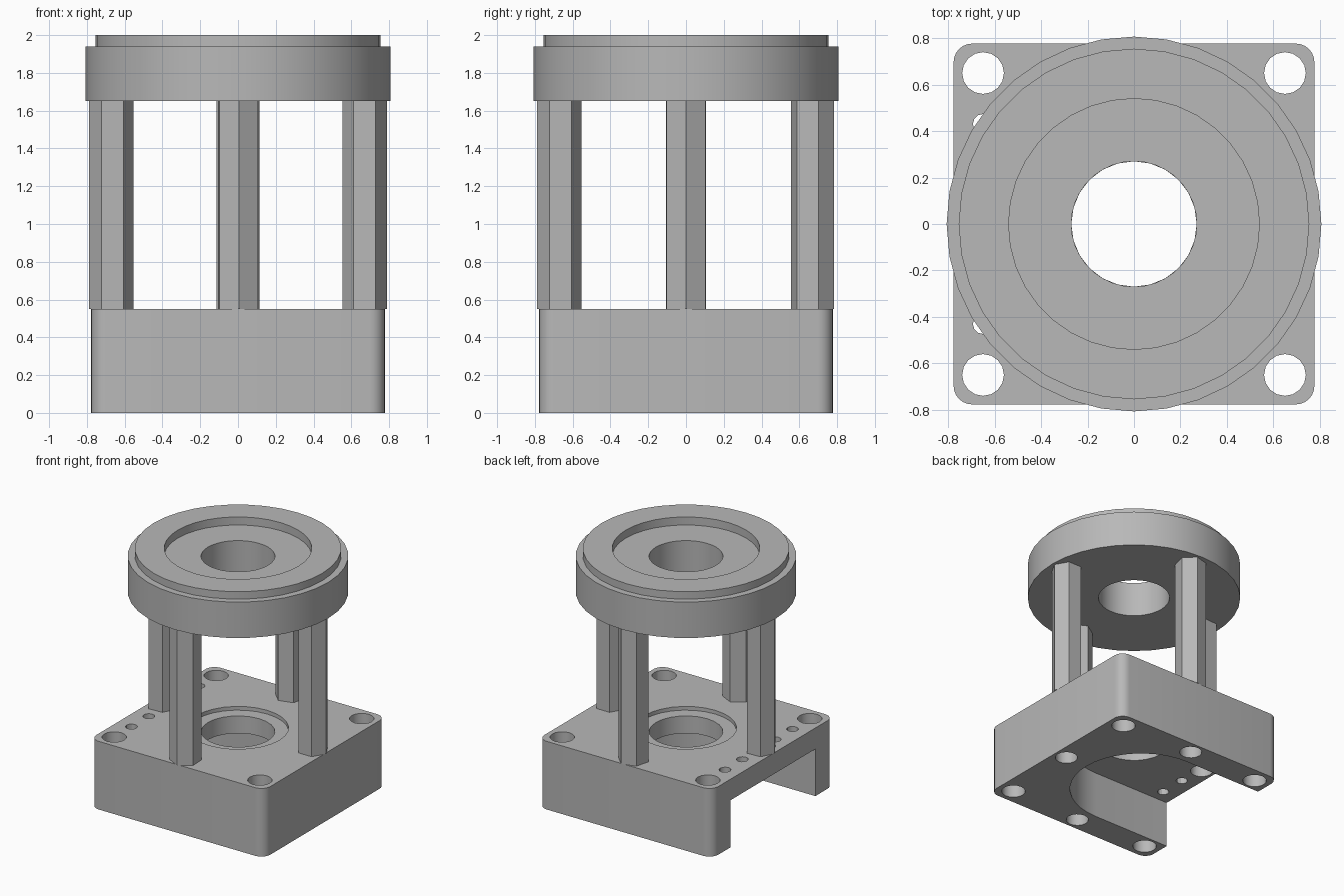
import bpy
from math import cos, sin, pi, radians

if "Cube" in bpy.data.objects:
    bpy.data.objects.remove(bpy.data.objects["Cube"], do_unlink=True)

grey = bpy.data.materials.new("machined grey")
grey.use_nodes = True
grey.diffuse_color = (0.48, 0.48, 0.48, 1)
grey.node_tree.nodes["Principled BSDF"].inputs["Base Color"].default_value = (0.48, 0.48, 0.48, 1)


def arc(cx, cy, r, start, end, n):
    steps = [radians(start + (end - start) * i / n) for i in range(n + 1)]
    return [(cx + r * cos(a), cy + r * sin(a)) for a in steps]


def make(name, verts, faces):
    mesh = bpy.data.meshes.new(name)
    mesh.from_pydata(verts, [], faces)
    mesh.materials.append(grey)
    obj = bpy.data.objects.new(name, mesh)
    bpy.context.collection.objects.link(obj)
    return obj


def prism(name, outline, z0, z1):
    """Extrude a counter-clockwise outline from z0 to z1."""
    n = len(outline)
    verts = [(x, y, z) for z in (z0, z1) for x, y in outline]
    faces = [tuple(reversed(range(n))), tuple(range(n, 2 * n))]
    faces += [(i, (i + 1) % n, n + (i + 1) % n, n + i) for i in range(n)]
    return make(name, verts, faces)


def cylinder(name, x, y, r, z0, z1, n):
    return prism(name, arc(x, y, r, 90, 450, n)[:-1], z0, z1)


def cut(obj, cutters):
    for cutter in cutters:
        cutter.hide_render = True
        mod = obj.modifiers.new("cut", 'BOOLEAN')
        mod.operation = 'DIFFERENCE'
        mod.solver = 'EXACT'
        mod.object = cutter
    graph = bpy.context.evaluated_depsgraph_get()
    mesh = bpy.data.meshes.new_from_object(obj.evaluated_get(graph))
    obj.modifiers.clear()
    obj.data = mesh
    for cutter in cutters:
        bpy.data.objects.remove(cutter, do_unlink=True)


def smooth(obj):
    bpy.ops.object.select_all(action='DESELECT')
    obj.select_set(True)
    bpy.context.view_layer.objects.active = obj
    bpy.ops.object.shade_smooth_by_angle(angle=radians(30))


TOP = 0.55       # top of the base block
CEILING = 0.38   # roof of the slot under the base
POST = 0.67      # distance of each post from the centre
HOLE = 0.65      # distance of the edge holes from the centre

# Base block with rounded corners
half, r = 0.777, 0.08
c = half - r
outline = (arc(c, c, r, 0, 90, 6) + arc(-c, c, r, 90, 180, 6)
           + arc(-c, -c, r, 180, 270, 6) + arc(c, -c, r, 270, 360, 6))
base = prism("base_block", outline, 0, TOP)

# U-shaped slot open to -x, centre bore and its shallow recess
slot = [(-1, -0.54)] + arc(-0.07, 0, 0.54, -90, 90, 20) + [(-1, 0.54)]
cutters = [prism("slot_cutter", slot, -0.1, CEILING),
           cylinder("bore_cutter", 0, 0, 0.27, 0.2, 0.7, 24),
           cylinder("recess_cutter", 0, 0, 0.37, TOP - 0.03, 0.7, 28)]

# Corner through holes
for sx in (-1, 1):
    for sy in (-1, 1):
        cutters.append(cylinder("corner_hole_cutter", sx * HOLE, sy * HOLE, 0.09, -0.1, 0.7, 16))

# Bolt holes below the posts
for k in range(4):
    a = k * pi / 2
    cutters.append(cylinder("bolt_hole_cutter", POST * cos(a), POST * sin(a), 0.085, -0.1, 0.6, 16))

# Row of small holes along the slotted side
for y in (-0.43, -0.21, 0.21, 0.43):
    cutters.append(cylinder("small_hole_cutter", -HOLE, y, 0.044, 0.2, 0.7, 12))
cut(base, cutters)
smooth(base)

# Four hexagonal posts, each turned slightly differently
for name, angle, turn in (("right_post", 0, 0), ("back_post", 90, -15),
                          ("left_post", 180, 3), ("front_post", 270, 3)):
    a = radians(angle)
    start = angle + turn
    prism(name, arc(POST * cos(a), POST * sin(a), 0.118, start, start + 360, 6)[:-1], TOP, 1.65)

# Flange ring: stepped profile turned around z
profile = [(0.27, 1.65), (0.807, 1.65), (0.807, 1.94), (0.755, 1.94),
           (0.755, 2.0), (0.54, 2.0), (0.54, 1.935), (0.27, 1.935)]
n, m = 36, len(profile)
verts = [(pr * cos(2 * pi * i / n), pr * sin(2 * pi * i / n), z)
         for i in range(n) for pr, z in profile]
faces = [(i * m + j, (i + 1) % n * m + j, (i + 1) % n * m + (j + 1) % m, i * m + (j + 1) % m)
         for i in range(n) for j in range(m)]
smooth(make("flange_ring", verts, faces))
